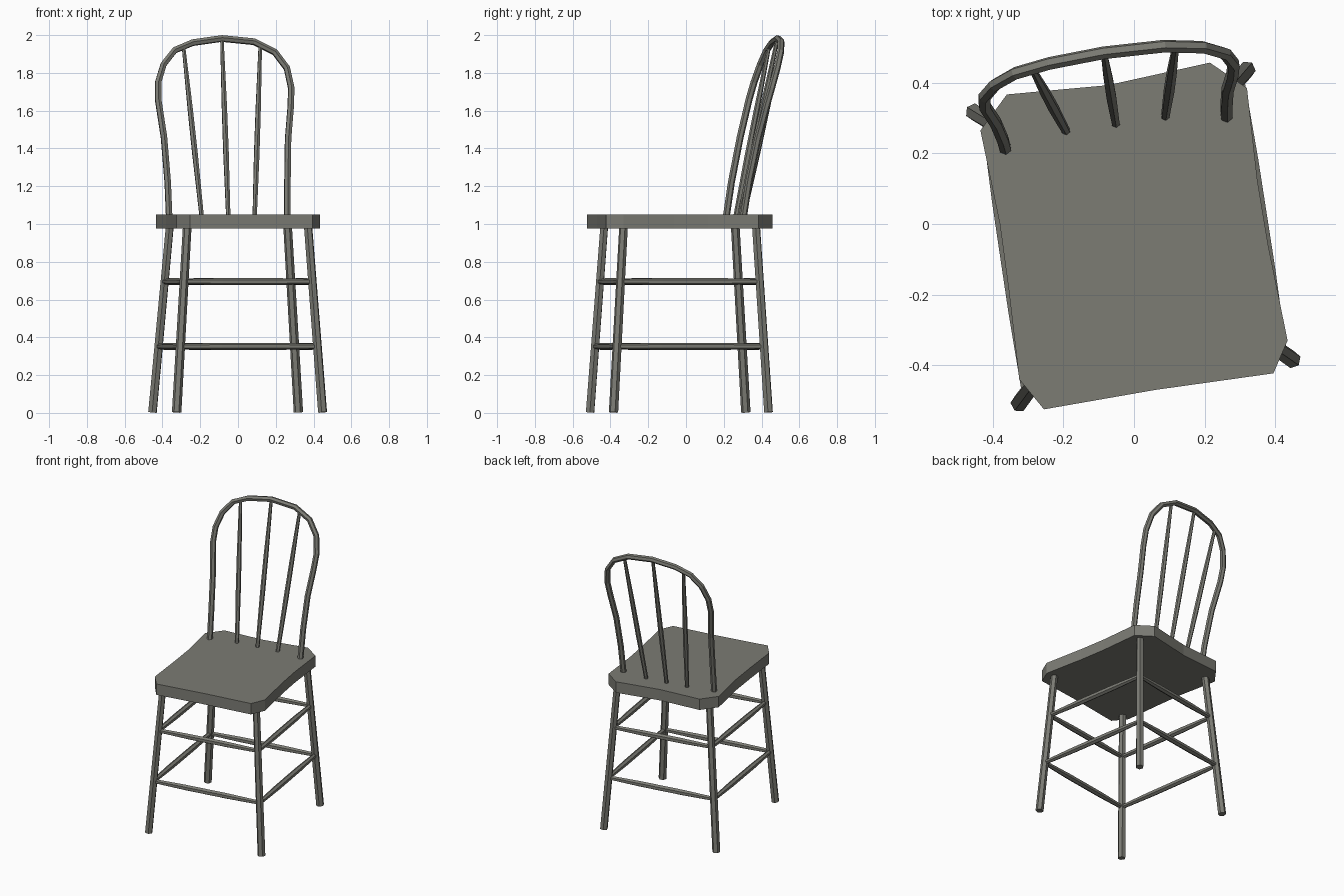
import bpy, bmesh, math
from mathutils import Vector

if "Cube" in bpy.data.objects:
    bpy.data.objects.remove(bpy.data.objects["Cube"])

paint = bpy.data.materials.new("olive grey")
paint.diffuse_color = (0.2, 0.2, 0.175, 1)
paint.use_nodes = True
paint.node_tree.nodes["Principled BSDF"].inputs["Base Color"].default_value = paint.diffuse_color


def finish(name, bm):
    bmesh.ops.recalc_face_normals(bm, faces=bm.faces)
    mesh = bpy.data.meshes.new(name)
    bm.to_mesh(mesh)
    bm.free()
    mesh.materials.append(paint)
    obj = bpy.data.objects.new(name, mesh)
    bpy.context.collection.objects.link(obj)
    return obj


def rod(name, path, radii, side, n=6):
    """Faceted round bar along a path; side fixes how the facets are turned."""
    pts = [Vector(p) for p in path]
    bm = bmesh.new()
    rings = []
    for i, p in enumerate(pts):
        a, b = pts[max(i - 1, 0)], pts[min(i + 1, len(pts) - 1)]
        t = (b - a).normalized()
        u = t.cross(Vector(side)).normalized()
        v = t.cross(u)
        ring = []
        for k in range(n):
            ang = 2 * math.pi * (k + 0.5) / n
            ring.append(bm.verts.new(p + (u * math.cos(ang) + v * math.sin(ang)) * radii[i]))
        rings.append(ring)
    for r, s in zip(rings, rings[1:]):
        for k in range(n):
            bm.faces.new((r[k], r[(k + 1) % n], s[(k + 1) % n], s[k]))
    bm.faces.new(rings[0])
    bm.faces.new(rings[-1])
    return finish(name, bm)


# Seat: chamfered, slightly waisted slab
outline = [(-.36, .367), (-.435, .265), (-.38, 0), (-.355, -.185), (-.325, -.44),
           (-.255, -.525), (.06, -.47), (.395, -.423), (.435, -.33), (.38, -.06),
           (.35, .12), (.32, .385), (.215, .457), (-.075, .393)]
bm = bmesh.new()
base = bm.faces.new([bm.verts.new((x, y, .975)) for x, y in outline])
top = bmesh.ops.extrude_face_region(bm, geom=[base])["geom"]
for v in top:
    if isinstance(v, bmesh.types.BMVert):
        v.co.z = 1.05
finish("seat", bm)

# Splayed legs: foot and top positions
legs = {
    "back_left": ((-.453, .317), (-.36, .26)),
    "front_left": ((-.325, -.508), (-.268, -.432)),
    "front_right": ((.448, -.384), (.37, -.33)),
    "back_right": ((.32, .437), (.262, .37)),
}


def on_leg(key, z):
    foot, head = legs[key]
    return Vector((*foot, 0)).lerp(Vector((*head, 1)), z)


for key in legs:
    out = Vector((*legs[key][0], 0))
    rod(key + "_leg", [on_leg(key, .003), on_leg(key, 1.0)], [.025, .023], out)

# Two rings of stretchers, fatter in the middle
names = list(legs)
for level, z in (("lower", .352), ("upper", .695)):
    for i, a in enumerate(names):
        b = names[(i + 1) % 4]
        p, q = on_leg(a, z), on_leg(b, z)
        rod(f"{level}_stretcher_{i + 1}", [p, p.lerp(q, .3), p.lerp(q, .7), q],
            [.014, .019, .019, .014], (0, 0, 1))


# The back leans and curves backward, and is turned a little with the seat
def back(x, z, shift=0):
    t = z - 1.05
    return (x, .145 * x + .267 + .14 * t + .115 * t * t + shift, z)


# Hoop of the back
hoop = [(-.363, 1.0), (-.372, 1.22), (-.392, 1.46), (-.423, 1.66), (-.423, 1.75),
        (-.394, 1.845), (-.335, 1.92), (-.24, 1.96), (-.085, 1.982), (.085, 1.965),
        (.195, 1.91), (.259, 1.825), (.282, 1.72), (.279, 1.62), (.265, 1.45),
        (.262, 1.24), (.262, 1.0)]
rod("back_hoop", [back(x, z) for x, z in hoop], [.0185] * len(hoop), (-.14, .96, -.25))

# Straight spindles, thickest below the middle
for i, (x0, x1, z1) in enumerate([(-.188, -.288, 1.935), (-.05, -.085, 1.975), (.087, .118, 1.95)]):
    p, q = Vector(back(x0, 1.0, .022)), Vector(back(x1, z1))
    rod(f"back_spindle_{i + 1}", [p, p.lerp(q, .4), p.lerp(q, .65), q],
        [.012, .016, .015, .010], (-.14, .96, -.25))
